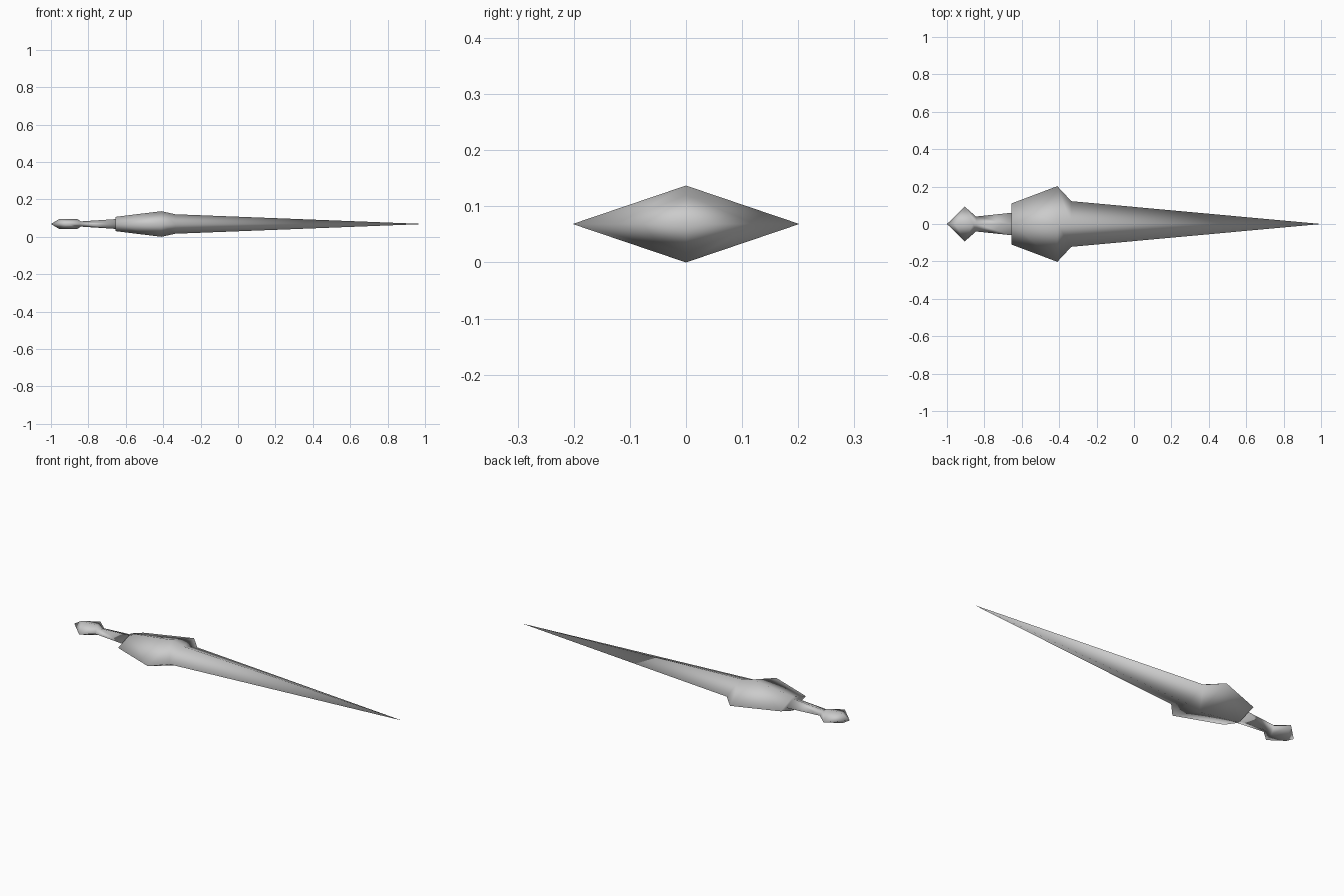
import bpy, bmesh

if "Cube" in bpy.data.objects:
    bpy.data.objects.remove(bpy.data.objects["Cube"])

ZC = 0.0685  # height of the flat centre plane

steel = bpy.data.materials.new("grey_steel")
steel.diffuse_color = (0.6, 0.6, 0.6, 1)
steel.use_nodes = True
steel.node_tree.nodes["Principled BSDF"].inputs["Base Color"].default_value = steel.diffuse_color

# diamond sections: (edge x, half width, ridge x, half thickness)
pommel = [(-1.0, 0, -1.0, 0), (-0.905, 0.093, -0.955, 0.027),
          (-0.905, 0.093, -0.86, 0.027), (-0.845, 0.04, -0.84, 0.014)]
grip = [(-0.655, 0.06, -0.655, 0.026)]
guard = [(-0.655, 0.11, -0.655, 0.038), (-0.41, 0.202, -0.41, 0.0685),
         (-0.335, 0.122, -0.335, 0.052)]
blade_tip = [(1.0, 0, 1.0, 0)]


def diamond_loft(name, rings):
    """Skin the sections as one continuous, fully smooth-shaded body."""
    bm = bmesh.new()
    loops = []
    for ex, w, rx, t in rings:
        pts = [(ex, w, ZC), (rx, 0, ZC + t), (ex, -w, ZC), (rx, 0, ZC - t)]
        loops.append([bm.verts.new(p) for p in pts])
    for a, b in zip(loops, loops[1:]):
        for i in range(4):
            j = (i + 1) % 4
            bm.faces.new((a[i], a[j], b[j], b[i]))
    # collapses the pointed ends and shared edge corners
    bmesh.ops.remove_doubles(bm, verts=bm.verts, dist=0.0005)
    bmesh.ops.recalc_face_normals(bm, faces=bm.faces)
    for f in bm.faces:
        f.smooth = True
    me = bpy.data.meshes.new(name)
    bm.to_mesh(me)
    bm.free()
    me.materials.append(steel)
    ob = bpy.data.objects.new(name, me)
    bpy.context.collection.objects.link(ob)


# pommel, grip, guard and blade share smooth normals across their joints
diamond_loft("dagger", pommel + grip + guard + blade_tip)
